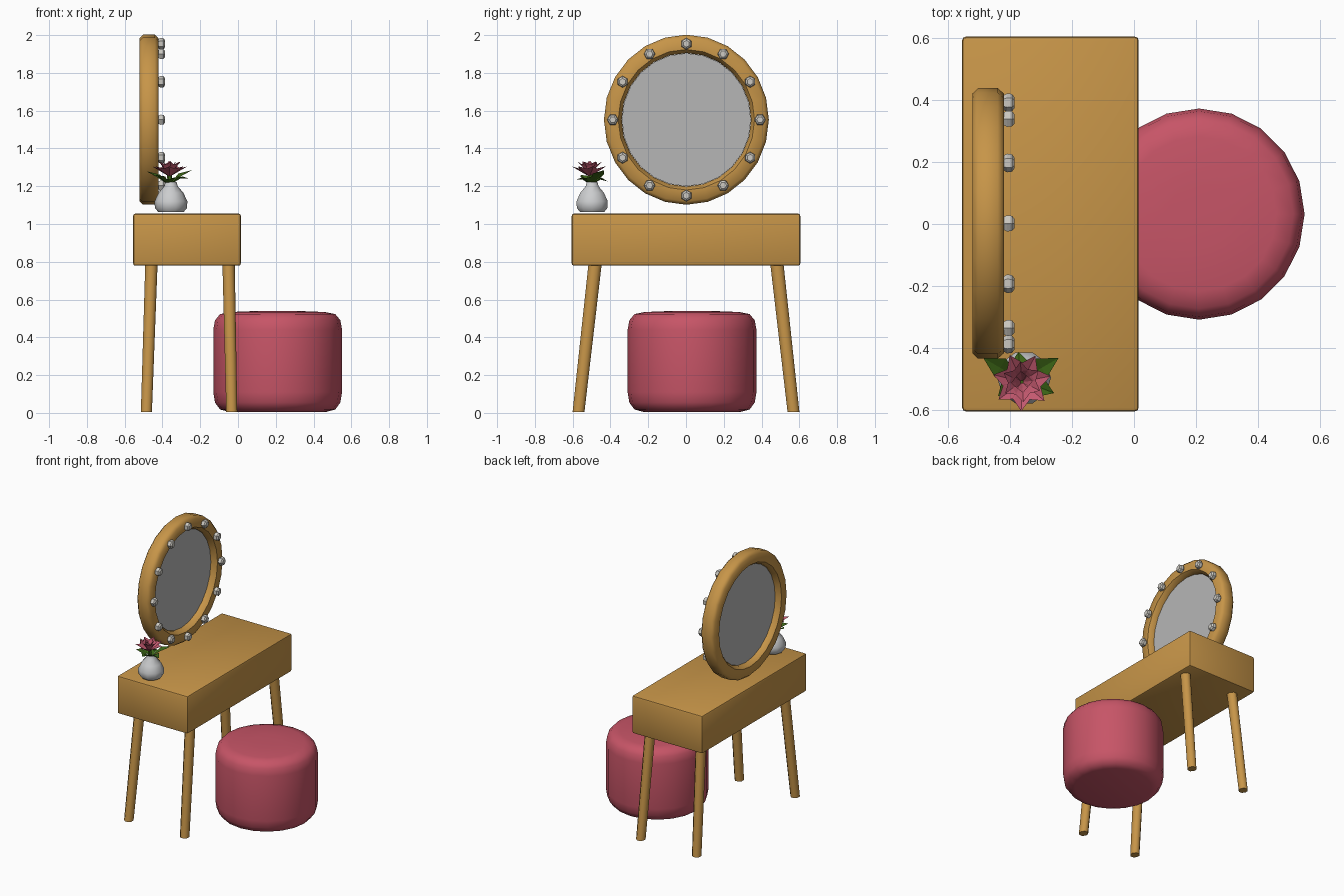
import bpy, bmesh, math
from math import sin, cos, pi, radians
from mathutils import Vector, Matrix

if "Cube" in bpy.data.objects:
    bpy.data.objects.remove(bpy.data.objects["Cube"])


def mat(name, r, g, b):
    m = bpy.data.materials.new(name)
    m.diffuse_color = (r, g, b, 1)
    m.use_nodes = True
    m.node_tree.nodes["Principled BSDF"].inputs["Base Color"].default_value = m.diffuse_color
    return m


WOOD = mat("warm wood", 0.57, 0.30, 0.065)
PINK = mat("rose fabric", 0.57, 0.09, 0.135)
GLASS = mat("mirror grey", 0.47, 0.47, 0.47)
VASE = mat("vase white", 0.60, 0.61, 0.62)
BULB = mat("bulb ivory", 0.62, 0.60, 0.55)
LEAF = mat("leaf green", 0.045, 0.13, 0.008)
PETAL = mat("petal pink", 0.55, 0.10, 0.16)


def make(name, bm, material, angle=40):
    bmesh.ops.recalc_face_normals(bm, faces=bm.faces)
    me = bpy.data.meshes.new(name)
    bm.to_mesh(me)
    bm.free()
    me.materials.append(material)
    ob = bpy.data.objects.new(name, me)
    bpy.context.collection.objects.link(ob)
    if angle:
        bpy.context.view_layer.objects.active = ob
        ob.select_set(True)
        bpy.ops.object.shade_smooth_by_angle(angle=radians(angle))
        ob.select_set(False)
    return ob


def lathe(bm, profile, n, matrix, closed=False, caps=True, turn=0.0):
    """Spin (radius, height) points around local z."""
    rings = [[bm.verts.new(matrix @ Vector((r * cos(2 * pi * i / n + turn),
                                            r * sin(2 * pi * i / n + turn), h)))
              for i in range(n)] for r, h in profile]
    pairs = list(zip(rings, rings[1:])) + ([(rings[-1], rings[0])] if closed else [])
    for a, b in pairs:
        for i in range(n):
            j = (i + 1) % n
            bm.faces.new((a[i], a[j], b[j], b[i]))
    if caps and not closed:
        bm.faces.new(rings[0][::-1])
        bm.faces.new(rings[-1])


# Desk body
bm = bmesh.new()
bmesh.ops.create_cube(bm, size=1, matrix=Matrix.Translation((-0.27, 0, 0.917))
                      @ Matrix.Diagonal((0.57, 1.21, 0.276, 1)))
bmesh.ops.bevel(bm, geom=bm.edges[:], offset=0.012, segments=2, affect='EDGES', profile=0.5)
make("desk_body", bm, WOOD)

# Splayed legs
for row, xt, xb in (("back", -0.458, -0.485), ("front", -0.05, -0.033)):
    for side, s in (("left", -1), ("right", 1)):
        bm = bmesh.new()
        rings = []
        for x, y, z, r in ((xb, 0.569 * s, 0.005, 0.034), (xt, 0.480 * s, 0.80, 0.038)):
            rings.append([bm.verts.new((x + r * 0.93 * cos(i * pi / 4 + pi / 8),
                                        y + r * sin(i * pi / 4 + pi / 8), z)) for i in range(8)])
        for i in range(8):
            j = (i + 1) % 8
            bm.faces.new((rings[0][i], rings[0][j], rings[1][j], rings[1][i]))
        bm.faces.new(rings[0])
        bm.faces.new(rings[1])
        make(f"{row}_{side}_leg", bm, WOOD, 50)

# Mirror: local z points along +x, slightly narrower in y
M = (Matrix.Translation((-0.472, 0.002, 1.552)) @ Matrix.Diagonal((1, 0.97, 1, 1))
     @ Matrix.Rotation(pi / 2, 4, 'Y'))
bm = bmesh.new()
lathe(bm, [(0.353, -0.025), (0.372, -0.05), (0.432, -0.05), (0.450, -0.032),
           (0.450, 0.032), (0.432, 0.052), (0.372, 0.052), (0.353, 0.025)], 24, M, closed=True)
make("mirror_frame", bm, WOOD, 50)
bm = bmesh.new()
lathe(bm, [(0.352, -0.012), (0.352, 0.012)], 24, M)
make("mirror_glass", bm, GLASS)

# Ring of twelve bulbs
bm = bmesh.new()
for k in range(12):
    a = k * pi / 6
    lathe(bm, [(0.021, 0.045), (0.031, 0.062), (0.029, 0.078), (0.018, 0.086)], 6,
          M @ Matrix.Translation((0.402 * cos(a), 0.402 * sin(a), 0)), turn=a)
make("mirror_bulbs", bm, BULB, 30)

# Round stool
bm = bmesh.new()
lathe(bm, [(0.26, 0.006), (0.305, 0.018), (0.332, 0.055), (0.341, 0.11), (0.341, 0.44),
           (0.332, 0.49), (0.305, 0.523), (0.25, 0.534), (0.10, 0.54)], 20,
      Matrix.Translation((0.21, 0.032, 0)))
make("stool", bm, PINK, 50)

# Vase
V = Matrix.Translation((-0.355, -0.497, 0))
bm = bmesh.new()
lathe(bm, [(0.068, 1.064), (0.085, 1.085), (0.087, 1.12), (0.066, 1.165), (0.036, 1.20),
           (0.030, 1.222), (0.022, 1.222), (0.022, 1.19)], 10, V)
make("vase", bm, VASE, 45)


def blade(bm, base, ang, length, width, rise, droop):
    """Folded pointed leaf from base, heading ang."""
    d = Vector((cos(ang), sin(ang), 0))
    s = Vector((-sin(ang), cos(ang), 0)) * width / 2
    up = Vector((0, 0, 1))
    b = bm.verts.new(base)
    mid = base + d * length * 0.55 + up * rise
    m = bm.verts.new(mid)
    l = bm.verts.new(mid + s + up * 0.012)
    r = bm.verts.new(mid - s + up * 0.012)
    t = bm.verts.new(base + d * length + up * (rise + droop))
    for f in ((b, m, l), (b, r, m), (m, t, l), (m, r, t)):
        bm.faces.new(f)


# Leaves
C = Vector((-0.365, -0.503, 1.205))
bm = bmesh.new()
for deg, ln, rise, droop in ((150, 0.14, 0.045, 0.03), (95, 0.09, 0.03, -0.01),
                             (30, 0.14, 0.05, 0.03), (-22, 0.115, 0.035, 0.0),
                             (215, 0.09, 0.035, 0.02), (270, 0.08, 0.03, 0.0)):
    blade(bm, C, radians(deg), ln, 0.07, rise, droop)
make("leaves", bm, LEAF, 0)

# Stem
bm = bmesh.new()
lathe(bm, [(0.009, 1.19), (0.014, 1.262)], 6, Matrix.Translation((-0.362, -0.503, 0)))
make("flower_stem", bm, LEAF)

# Flower: three tiers of petals
bm = bmesh.new()
F = Vector((-0.362, -0.51, 1.25))
for n, ln, w, rise, droop, turn in ((7, 0.095, 0.06, 0.03, 0.025, 0.2),
                                    (6, 0.065, 0.05, 0.05, 0.03, 0.6),
                                    (4, 0.035, 0.035, 0.05, 0.035, 0.1)):
    for i in range(n):
        blade(bm, F, 2 * pi * i / n + turn, ln, w, rise, droop)
make("flower", bm, PETAL, 0)
